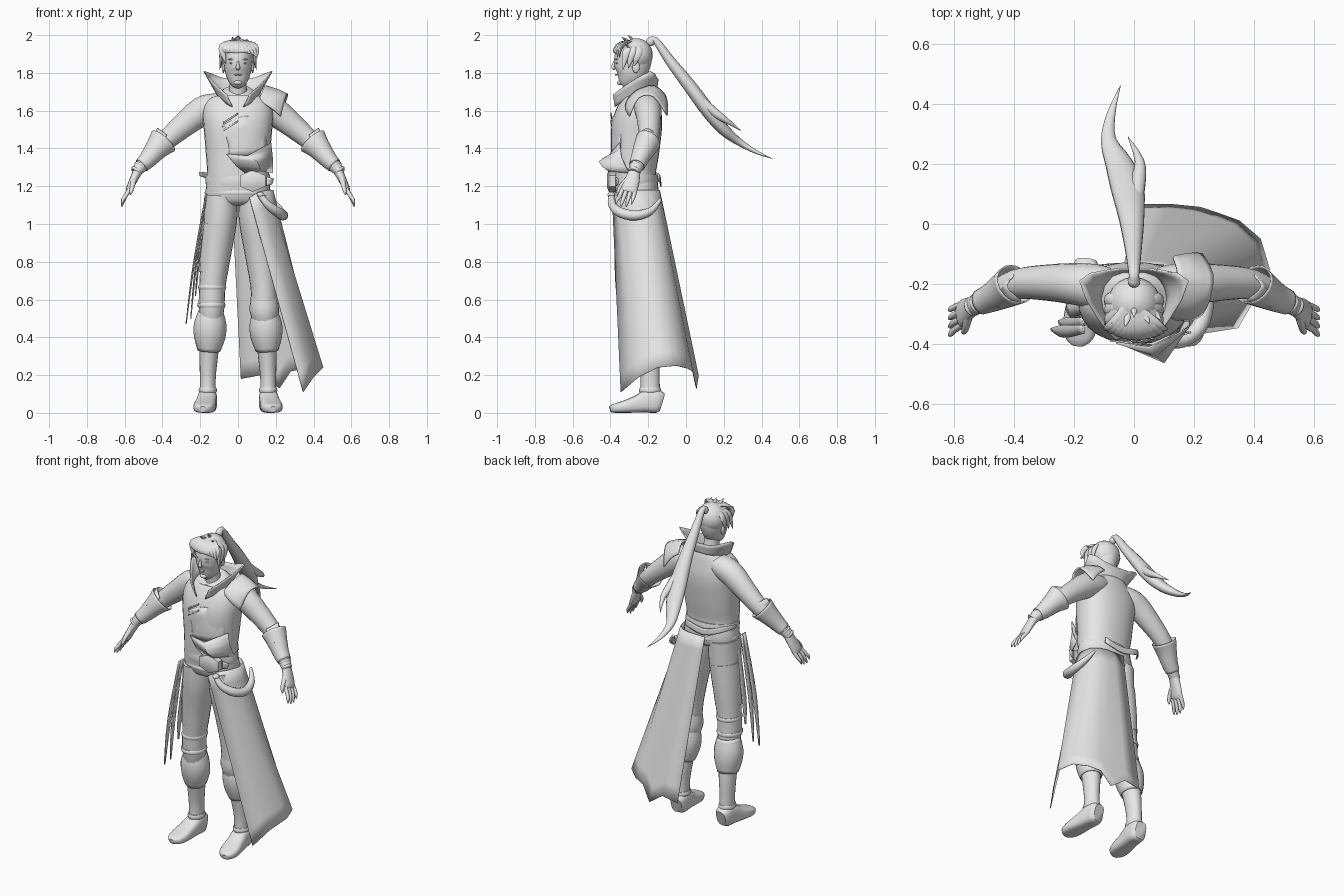
import bpy, bmesh, math, random
from mathutils import Vector as V

random.seed(4)
GREY = bpy.data.materials.new("plain_grey")
GREY.diffuse_color = (0.8, 0.8, 0.8, 1)


def finish(name, bm, thick=0, angle=50):
    bmesh.ops.recalc_face_normals(bm, faces=bm.faces)
    me = bpy.data.meshes.new(name)
    bm.to_mesh(me)
    bm.free()
    me.materials.append(GREY)
    ob = bpy.data.objects.new(name, me)
    bpy.context.collection.objects.link(ob)
    if thick:
        m = ob.modifiers.new("thickness", 'SOLIDIFY')
        m.thickness, m.offset = thick, 0
    bpy.ops.object.select_all(action='DESELECT')
    ob.select_set(True)
    bpy.context.view_layer.objects.active = ob
    bpy.ops.object.shade_smooth_by_angle(angle=math.radians(angle))
    return ob


def spline(pts, k):
    """Catmull-Rom resampling of equal-length tuples."""
    if k < 2:
        return [tuple(p) for p in pts]
    out = []
    for i in range(len(pts) - 1):
        a, b, c, d = (pts[max(0, min(len(pts) - 1, i + j))] for j in (-1, 0, 1, 2))
        for s in range(k):
            t = s / k
            out.append(tuple(.5 * (2 * q + (r - p) * t + (2 * p - 5 * q + 4 * r - w) * t * t
                                   + (3 * q - p - 3 * r + w) * t ** 3)
                             for p, q, r, w in zip(a, b, c, d)))
    return out + [tuple(pts[-1])]


def loft(name, rings, n=18, ref=(0, 1, 0), k=3, power=1.0, side=1, caps=True, thick=0):
    """Skin elliptical rings (x, y, z, half width, half depth) along a path."""
    rings = spline([(r[0] * side,) + tuple(r[1:]) for r in rings], k)
    P = [V(r[:3]) for r in rings]
    bm, loops = bmesh.new(), []
    for i, r in enumerate(rings):
        t = (P[min(i + 1, len(P) - 1)] - P[max(i - 1, 0)]).normalized()
        u = V(ref).cross(t).normalized()
        w = t.cross(u)
        a, b = max(r[3], .0012), max(r[4], .0012)
        sp = lambda c: math.copysign(abs(c) ** power, c)
        loops.append([bm.verts.new(P[i] + u * a * sp(math.cos(q)) + w * b * sp(math.sin(q)))
                      for q in (math.tau * j / n for j in range(n))])
    for A, B in zip(loops, loops[1:]):
        for j in range(n):
            bm.faces.new((A[j], A[(j + 1) % n], B[(j + 1) % n], B[j]))
    if caps:
        bm.faces.new(loops[0])
        bm.faces.new(loops[-1])
    return finish(name, bm, thick)


def sheet(name, rows, k=3, kc=1, thick=.006, side=1):
    """Thin cloth or plate skinned through rows of points."""
    rows = [spline(r, kc) for r in rows]
    cols = [spline(c, k) for c in zip(*rows)]
    bm = bmesh.new()
    g = [[bm.verts.new((p[0] * side, p[1], p[2])) for p in c] for c in cols]
    for A, B in zip(g, g[1:]):
        for j in range(len(A) - 1):
            bm.faces.new((A[j], A[j + 1], B[j + 1], B[j]))
    return finish(name, bm, thick)


def ball(name, loc, size):
    bm = bmesh.new()
    bmesh.ops.create_uvsphere(bm, u_segments=20, v_segments=14, radius=1)
    for v in bm.verts:
        v.co = V([c * s + l for c, s, l in zip(v.co, size, loc)])
    return finish(name, bm)


def band(name, x, y, z, a, b, h, side=1, bulge=.005):
    return loft(name, [(x, y, z - h / 2, a, b), (x, y, z, a + bulge, b + bulge),
                       (x, y, z + h / 2, a, b)], 24, k=2, side=side)


# torso, neck and head
loft("torso", [(0, -.26, 1.095, .09, .05), (0, -.26, 1.115, .16, .1), (0, -.262, 1.17, .172, .118),
               (0, -.275, 1.26, .163, .115), (0, -.267, 1.38, .171, .125), (0, -.262, 1.5, .181, .134),
               (0, -.25, 1.58, .187, .125), (0, -.24, 1.64, .17, .105), (0, -.235, 1.685, .115, .085),
               (0, -.245, 1.715, .055, .06)], 28, power=.88)
loft("neck", [(0, -.245, 1.66, .055, .055), (0, -.26, 1.73, .045, .048), (0, -.27, 1.8, .047, .05)])
loft("head", [(0, -.34, 1.735, .02, .022), (0, -.325, 1.75, .042, .045), (0, -.302, 1.785, .063, .078),
              (0, -.288, 1.83, .073, .095), (0, -.28, 1.88, .078, .1), (0, -.277, 1.93, .07, .088),
              (0, -.277, 1.965, .035, .045)], 22)
loft("nose", [(0, -.376, 1.865, .005, .005), (0, -.383, 1.845, .007, .008), (0, -.387, 1.827, .012, .009),
              (0, -.376, 1.819, .008, .005)], 10)
ball("mouth", (0, -.368, 1.79), (.02, .009, .005))
ball("chin", (0, -.349, 1.748), (.022, .016, .013))
for s in (-1, 1):
    ball("ear", (.077 * s, -.265, 1.83), (.009, .02, .03))
    ball("eye", (.031 * s, -.365, 1.852), (.015, .008, .005))
    ball("brow", (.032 * s, -.366, 1.872), (.02, .01, .004))

# hair cap, side-swept fringe, tufts and ponytail
ball("hair_cap", (0, -.262, 1.895), (.088, .086, .088))
for i in range(11):
    x = -.095 + .019 * i
    d = .03 * (1 - (x / .1) ** 2)
    end = 1.905 - .035 * max(0, x / .095) - .06 * (i == 0) + .015 * random.random()
    loft("fringe_lock", [(-.01 + x * .1, -.27, 1.97, .006, .014), (x * .6, -.325 - d * .6, 1.955, .012, .024),
                         (x * .92 + .005, -.345 - d, 1.925, .01, .021),
                         (min(x + .03, .1), -.348 - d * 1.1, end, .001, .001)], 8, ref=(1, 0, 0))
for s in (-1, 1):
    for j in range(3):
        loft("side_lock", [(.03 * s, -.27, 1.965, .008, .02), (.083 * s, -.31 + .03 * j, 1.92, .01, .022),
                           (.09 * s, -.325 + .03 * j, 1.87, .008, .015),
                           ((.098 - .008 * j) * s, -.335 + .03 * j, 1.815 + .01 * j, .001, .001)], 8)
for x, y, z in ((-.075, -.33, 1.965), (-.03, -.34, 1.99), (.05, -.33, 1.98), (.09, -.32, 1.95), (0, -.31, 1.998)):
    loft("hair_tuft", [(x * .4, -.28, 1.95, .012, .012), (x * .8, y + .02, z - .014, .008, .01), (x, y, z, .001, .001)],
         7, ref=(1, 0, 0))
ball("hair_tie", (0, -.188, 1.965), (.021, .024, .024))
loft("ponytail", [(0, -.2, 1.96, .015, .015), (0, -.165, 1.975, .018, .018), (-.002, -.085, 1.865, .027, .028),
                  (-.008, .02, 1.73, .035, .043), (-.022, .12, 1.595, .037, .056), (-.05, .2, 1.5, .031, .046),
                  (-.085, .28, 1.435, .02, .026), (-.075, .37, 1.382, .01, .014), (-.045, .46, 1.345, .001, .001)],
     14, ref=(1, 0, 0))
loft("ponytail_strand", [(.0, .05, 1.69, .02, .024), (.014, .14, 1.6, .024, .026), (.018, .21, 1.55, .016, .016),
                         (-.02, .29, 1.495, .001, .001)], 10, ref=(1, 0, 0))

# standing collar with pointed corners
half_low = [(.03, -.375, 1.62), (.075, -.335, 1.645), (.105, -.25, 1.675), (.07, -.175, 1.69)]
half_top = [(.06, -.385, 1.685), (.115, -.32, 1.735), (.18, -.19, 1.808), (.09, -.155, 1.775)]
mirror = lambda h, mid: [(-x, y, z) for x, y, z in h] + [mid] + h[::-1]
sheet("collar", [mirror(half_low, (0, -.16, 1.69)), mirror(half_top, (0, -.148, 1.765))], kc=2)

# arms, cuffs, wrist wraps and hands
for s in (-1, 1):
    loft("arm", [(.05, -.225, 1.645, .05, .065), (.12, -.21, 1.625, .068, .074), (.19, -.2, 1.598, .076, .07),
                 (.29, -.195, 1.52, .064, .06), (.39, -.2, 1.435, .052, .05), (.46, -.235, 1.365, .046, .044),
                 (.54, -.275, 1.275, .028, .032)], 20, side=s)
    loft("elbow_cuff", [(.395, -.2, 1.44, .078, .066), (.43, -.22, 1.4, .06, .058), (.475, -.245, 1.345, .046, .046),
                        (.51, -.26, 1.31, .038, .04)], 20, side=s, caps=False, thick=.005)
    sheet("cuff_point", [[(.375, -.255, 1.47), (.425, -.205, 1.508), (.375, -.15, 1.47)],
                         [(.452, -.275, 1.41), (.465, -.235, 1.425), (.448, -.19, 1.41)]], kc=3, side=s)
    for j in range(4):
        c = V((.475, -.243, 1.35)).lerp(V((.538, -.275, 1.28)), j / 3)
        r = .045 - .004 * j
        loft("wrist_wrap", [(c.x - .006, c.y + .003, c.z + .007, r - .006, r - .006), (*c, r, r),
                            (c.x + .006, c.y - .003, c.z - .007, r - .006, r - .006)], 16, side=s)
    loft("palm", [(.528, -.27, 1.285, .026, .03), (.555, -.285, 1.23, .021, .04), (.575, -.3, 1.185, .018, .044),
                  (.582, -.306, 1.168, .01, .04)], 14, side=s)
    for i in range(4):
        o = (i - 1.5) * .023
        drop = .012 * (i in (0, 3))
        loft("finger", [(.572, -.302 + o, 1.185, .012, .012), (.598, -.315 + o * 1.1, 1.145, .011, .011),
                        (.61, -.325 + o * 1.2, 1.115 + drop, .009, .009),
                        (.615, -.33 + o * 1.2, 1.092 + drop, .003, .003)], 8, side=s)
    loft("thumb", [(.55, -.305, 1.24, .016, .016), (.558, -.34, 1.205, .013, .013), (.565, -.358, 1.175, .01, .01),
                   (.57, -.362, 1.155, .003, .003)], 8, side=s)

# legs, boots and feet
for s in (-1, 1):
    loft("leg", [(.09, -.262, 1.15, .088, .112), (.095, -.26, 1.02, .09, .107), (.115, -.25, .85, .08, .09),
                 (.135, -.245, .68, .07, .077), (.14, -.24, .56, .068, .074), (.145, -.225, .46, .058, .066),
                 (.155, -.2, .3, .049, .058), (.16, -.19, .18, .042, .05), (.16, -.19, .06, .043, .055)],
         20, side=s)
    loft("boot_cuff", [(.143, -.226, .54, .062, .068), (.147, -.222, .47, .083, .082), (.15, -.214, .4, .08, .08),
                       (.154, -.205, .33, .058, .064)], 14, side=s, caps=False, thick=.006)
    loft("foot", [(.158, -.128, .055, .05, .035), (.16, -.15, .06, .06, .048), (.162, -.2, .062, .062, .052),
                  (.17, -.26, .046, .046, .054), (.178, -.33, .032, .032, .058), (.184, -.38, .024, .024, .046),
                  (.186, -.402, .018, .016, .02)], 20, ref=(1, 0, 0), power=.65, side=s)
    band("ankle_band", .16, -.19, .12, .044, .054, .03, s)
for z, x in ((.665, .137), (.57, .141)):
    band("knee_strap", x, -.243, z, .07, .077, .025, -1)
loft("thigh_wrap", [(.1, -.258, 1.0, .091, .106), (.118, -.25, .86, .083, .094), (.13, -.247, .74, .076, .084)],
     20, side=-1)
loft("gathered_knee", [(.138, -.24, .62, .07, .074), (.14, -.236, .54, .078, .083), (.145, -.228, .47, .058, .066)],
     20)

# belt, buckle, loose belt end
band("belt", 0, -.27, 1.23, .168, .119, .065)
band("lower_belt", 0, -.264, 1.165, .172, .119, .025)
loft("buckle", [(.078, -.37, 1.228, .058, .078), (.078, -.408, 1.228, .058, .078), (.078, -.418, 1.228, .035, .05)],
     6, ref=(1, 0, 0), k=1)
sheet("belt_end", [[(-.205, -.22, 1.275), (-.15, -.15, 1.27), (-.03, -.135, 1.235), (.1, -.14, 1.26)],
                   [(-.2, -.22, 1.255), (-.15, -.148, 1.235), (-.03, -.132, 1.195), (.1, -.138, 1.22)]], kc=3)
sheet("belt_tab", [[(.15, -.37, 1.25), (.19, -.36, 1.24)], [(.15, -.37, 1.2), (.18, -.36, 1.21)]])

# jacket front: folded flap, overlap edge and fasteners
sheet("waist_flap", [[(-.06, -.395, 1.37), (.05, -.41, 1.36), (.175, -.35, 1.43)],
                     [(-.01, -.405, 1.31), (.1, -.46, 1.33), (.182, -.34, 1.35)],
                     [(.04, -.4, 1.27), (.12, -.41, 1.28), (.182, -.3, 1.27)]], k=2)
sheet("jacket_overlap", [[(-.085, -.382, 1.52), (-.05, -.391, 1.42), (-.05, -.391, 1.36)],
                         [(.02, -.39, 1.57), (.06, -.393, 1.45), (.06, -.39, 1.36)],
                         [(.13, -.34, 1.56), (.15, -.345, 1.46), (.15, -.345, 1.36)]], kc=2, thick=.004)
for z in (1.5, 1.54):
    sheet("fastener", [[(-.08, -.388, z), (0, -.397, z + .05)], [(-.08, -.388, z - .01), (0, -.397, z + .04)]])

# single shoulder guard
sheet("shoulder_guard", [[(.11, -.31, 1.655), (.13, -.26, 1.705), (.145, -.17, 1.73), (.13, -.11, 1.68)],
                         [(.18, -.32, 1.61), (.2, -.27, 1.685), (.205, -.17, 1.71), (.18, -.1, 1.64)],
                         [(.225, -.3, 1.57), (.25, -.25, 1.67), (.262, -.17, 1.675), (.225, -.1, 1.575)]],
      kc=3, thick=.01)

# long half skirt wrapping one side, with torn hem
sheet("half_skirt", [[(.06, -.39, 1.14), (.11, -.37, 1.17), (.16, -.33, 1.18), (.185, -.26, 1.18), (.17, -.19, 1.18),
                      (.13, -.155, 1.18), (.08, -.142, 1.18), (.03, -.14, 1.18), (-.035, -.14, 1.18)],
                     [(.345, -.345, .11), (.4, -.25, .19), (.45, -.15, .24), (.42, -.05, .25), (.35, .01, .235),
                      (.28, .035, .22), (.22, .055, .13), (.12, .065, .2), (.015, .065, .18)]], k=8, thick=.004)

# hanging strips on the other side
for x, y, zb, w in ((-.275, -.35, .47, .028), (-.25, -.325, .5, .028), (-.225, -.28, .62, .03)):
    sheet("hanging_strip", [[(-.165, y - w * .5, 1.16), (-.17, y + w * .5, 1.16)],
                            [(x * .5 - .095, y - w, .78), (x * .5 - .1, y + w * .5, .78)],
                            [(x, y - .004, zb), (x, y + .004, zb)]], k=4)

# curved horn slung at the hip
loft("hip_horn", [(.12, -.395, 1.15, .016, .016), (.16, -.39, 1.1, .022, .022), (.215, -.345, 1.06, .027, .027),
                  (.24, -.265, 1.045, .026, .026), (.225, -.185, 1.07, .02, .02), (.185, -.135, 1.13, .008, .008)],
     12, ref=(0, 0, 1))
ball("horn_cap", (.12, -.395, 1.155), (.02, .02, .015))
